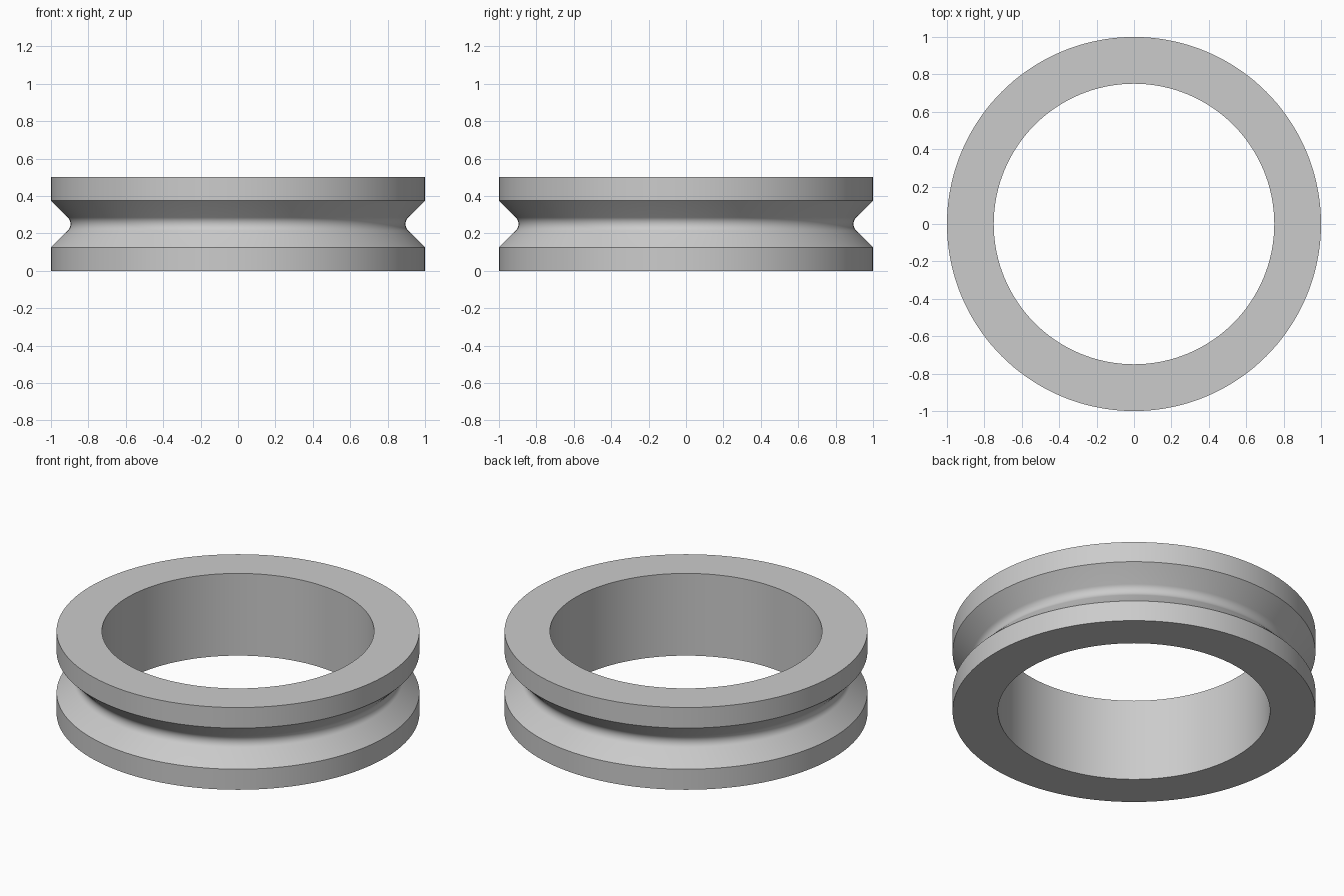
import bpy
import bmesh
from math import cos, sin, pi, radians, sqrt

cube = bpy.data.objects.get("Cube")
if cube:
    bpy.data.objects.remove(cube, do_unlink=True)

SEGMENTS = 144
OUTER, INNER, HEIGHT = 1.0, 0.75, 0.5
GROOVE = 0.125   # depth of the sharp V, and height of each rim
FILLET = 0.05    # rounding at the bottom of the groove
ARC_STEPS = 12

# Plain grey material
grey = bpy.data.materials.new("light grey")
grey.use_nodes = True
colour = (0.6, 0.6, 0.6, 1)
grey.diffuse_color = colour
grey.node_tree.nodes["Principled BSDF"].inputs["Base Color"].default_value = colour

# Ring cross-section as (radius, height), with a rounded V groove outside
mid = HEIGHT / 2
centre = OUTER - GROOVE + FILLET * sqrt(2)
profile = [(INNER, 0), (OUTER, 0), (OUTER, GROOVE)]
for i in range(ARC_STEPS + 1):
    a = pi * 1.25 - pi / 2 * i / ARC_STEPS
    profile.append((centre + FILLET * cos(a), mid + FILLET * sin(a)))
profile += [(OUTER, HEIGHT - GROOVE), (OUTER, HEIGHT), (INNER, HEIGHT)]

# Revolve the closed section around the vertical axis
bm = bmesh.new()
rings = []
for s in range(SEGMENTS):
    t = 2 * pi * s / SEGMENTS
    rings.append([bm.verts.new((r * cos(t), r * sin(t), z)) for r, z in profile])
n = len(profile)
for s in range(SEGMENTS):
    a, b = rings[s], rings[(s + 1) % SEGMENTS]
    for i in range(n):
        j = (i + 1) % n
        bm.faces.new((a[i], b[i], b[j], a[j]))
bmesh.ops.recalc_face_normals(bm, faces=bm.faces)

mesh = bpy.data.meshes.new("grooved_ring")
bm.to_mesh(mesh)
bm.free()
mesh.materials.append(grey)
ring = bpy.data.objects.new("grooved_ring", mesh)
bpy.context.collection.objects.link(ring)

# Smooth round surfaces with crisp rim edges
bpy.ops.object.select_all(action='DESELECT')
ring.select_set(True)
bpy.context.view_layer.objects.active = ring
bpy.ops.object.shade_smooth_by_angle(angle=radians(30))
